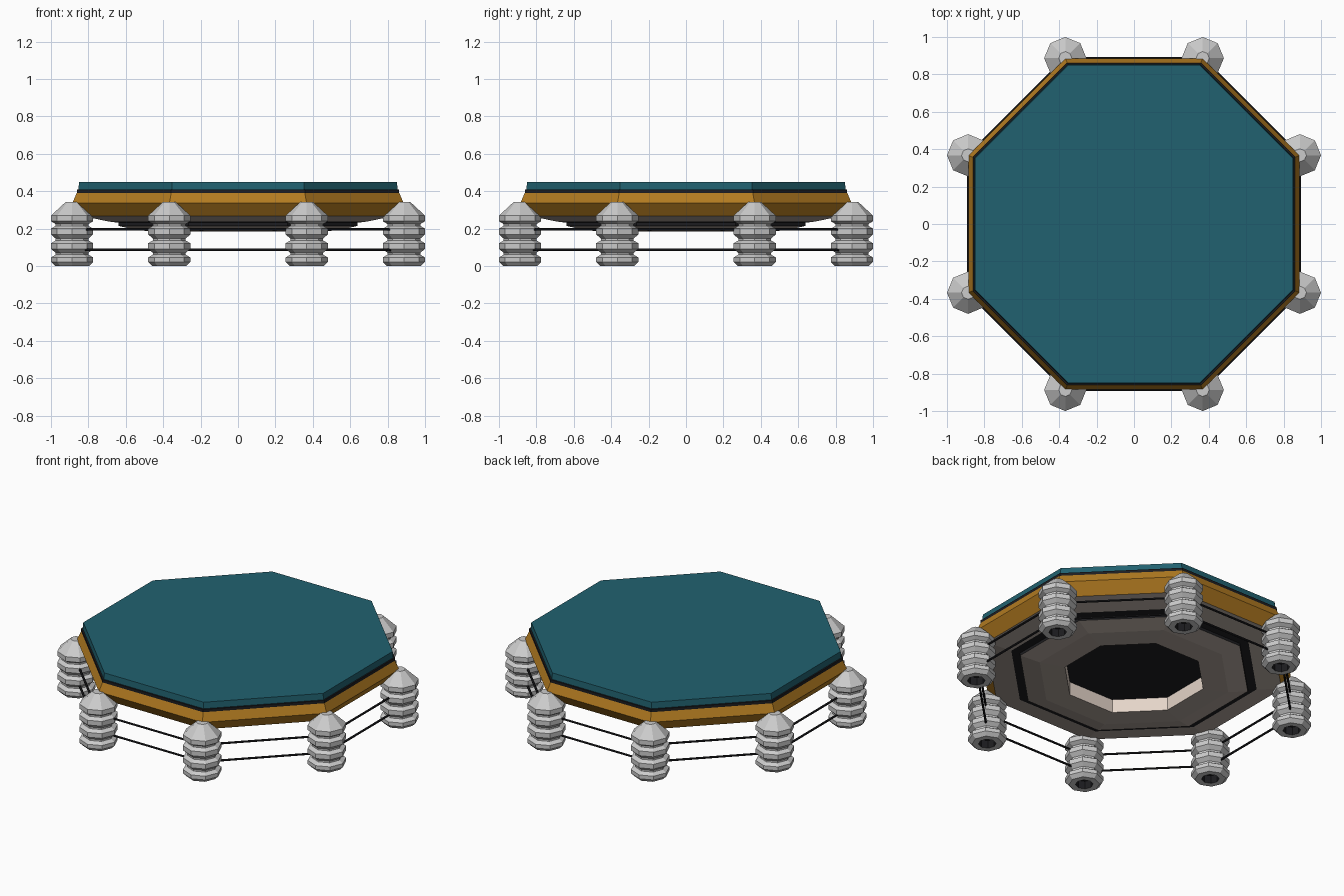
import bpy, bmesh
from math import cos, sin, pi
from mathutils import Vector

if "Cube" in bpy.data.objects:
    bpy.data.objects.remove(bpy.data.objects["Cube"])


def material(name, rgb):
    m = bpy.data.materials.new(name)
    m.diffuse_color = (*rgb, 1)
    m.use_nodes = True
    m.node_tree.nodes["Principled BSDF"].inputs["Base Color"].default_value = m.diffuse_color
    return m


TEAL = material("teal", (0.015, 0.12, 0.16))
BLACK = material("black", (0.012, 0.012, 0.014))
ORANGE = material("orange", (0.45, 0.2, 0.015))
TAUPE = material("taupe", (0.42, 0.36, 0.32))
PINK = material("pale_pink", (0.78, 0.66, 0.58))
C = cos(pi / 8)


def octagon_lathe(name, profile, mat=None, cap_top=False, cap_bottom=False,
                  on_corner=False, center=(0, 0)):
    """Eight-sided lathe; profile (radius, z) runs from the top outward and down.
    Radii are measured to the flats unless on_corner is set."""
    bm = bmesh.new()
    rings = []
    for r, z in profile:
        rad, off = (r, 0) if on_corner else (r / C, pi / 8)
        rings.append([bm.verts.new((rad * cos(off + i * pi / 4),
                                    rad * sin(off + i * pi / 4), z)) for i in range(8)])
    for a, b in zip(rings, rings[1:]):
        for i in range(8):
            j = (i + 1) % 8
            bm.faces.new((a[i], b[i], b[j], a[j]))
    if cap_top:
        bm.faces.new(rings[0])
    if cap_bottom:
        bm.faces.new(rings[-1][::-1])
    me = bpy.data.meshes.new(name)
    bm.to_mesh(me)
    bm.free()
    ob = bpy.data.objects.new(name, me)
    ob.location = (*center, 0)
    bpy.context.collection.objects.link(ob)
    if mat:
        me.materials.append(mat)
    return ob


# Platform layers, top to bottom
octagon_lathe("mat_top", [(0.85, 0.45), (0.853, 0.41)], TEAL, cap_top=True)
octagon_lathe("dark_trim", [(0.853, 0.41), (0.862, 0.41), (0.862, 0.392)], BLACK)
octagon_lathe("orange_rim", [(0.855, 0.392), (0.862, 0.392), (0.885, 0.338), (0.83, 0.267)], ORANGE)
octagon_lathe("under_slope", [(0.83, 0.267), (0.69, 0.238)], TAUPE)
octagon_lathe("under_dark_ring", [(0.69, 0.238), (0.64, 0.232), (0.64, 0.215)], BLACK)
octagon_lathe("under_plate", [(0.64, 0.215), (0.53, 0.19), (0.388, 0.185)], TAUPE)
octagon_lathe("recess_wall", [(0.388, 0.185), (0.388, 0.27)], PINK)
octagon_lathe("recess_ceiling", [(0.388, 0.27), (0.2, 0.27)], BLACK, cap_bottom=True)

# Ribbed corner posts with a hollow foot
post = [(0.035, 0.342), (0.113, 0.27), (0.113, 0.24)]
for groove in (0.22, 0.142, 0.066):
    post += [(0.088, groove + 0.005), (0.088, groove - 0.005),
             (0.113, groove - 0.02), (0.113, groove - 0.05 if groove > 0.1 else 0.022)]
post += [(0.09, 0.0), (0.052, 0.0)]
corners = [Vector((0.887 / C * cos(pi / 8 + i * pi / 4),
                   0.887 / C * sin(pi / 8 + i * pi / 4), 0)) for i in range(8)]
for i, p in enumerate(corners):
    octagon_lathe(f"post_{i + 1}", post, cap_top=True, on_corner=True, center=p.xy)
    octagon_lathe(f"post_socket_{i + 1}", [(0.052, 0.0), (0.052, 0.05)], BLACK,
                  cap_bottom=True, on_corner=True, center=p.xy)

# Two ropes between neighbouring posts
for i, a in enumerate(corners):
    b = corners[(i + 1) % 8]
    for level, z in (("lower", 0.087), ("upper", 0.196)):
        d = b - a
        mid = (a + b) / 2 + Vector((0, 0, z))
        bpy.ops.mesh.primitive_cylinder_add(vertices=6, radius=0.007, depth=d.length - 0.18,
                                            location=mid,
                                            rotation=d.to_track_quat('Z', 'Y').to_euler())
        rope = bpy.context.object
        rope.name = f"{level}_rope_{i + 1}"
        rope.data.materials.append(BLACK)
